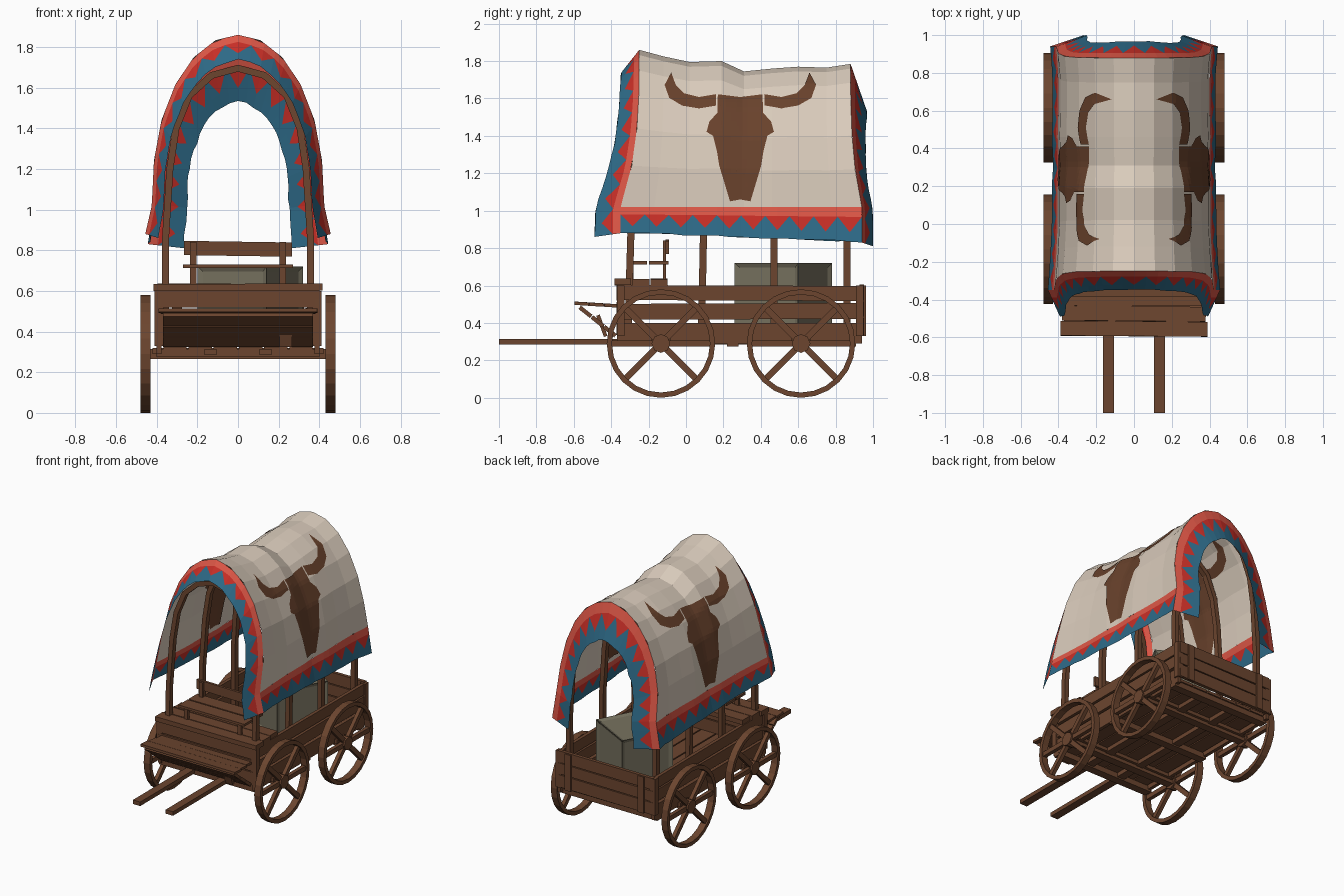
import bpy, bmesh, math, random
from mathutils import Vector, Euler
from mathutils.bvhtree import BVHTree

if "Cube" in bpy.data.objects:
    bpy.data.objects.remove(bpy.data.objects["Cube"])

random.seed(4)

def material(name, rgb):
    m = bpy.data.materials.new(name)
    m.diffuse_color = (*rgb, 1)
    m.use_nodes = True
    m.node_tree.nodes["Principled BSDF"].inputs["Base Color"].default_value = m.diffuse_color
    return m

WOOD = material("brown wood", (0.15, 0.06, 0.028))
CLOTH = material("cream canvas", (0.70, 0.60, 0.50))
PAINT = material("emblem brown", (0.14, 0.054, 0.025))
BLUE = material("teal blue", (0.027, 0.145, 0.245))
CORAL = material("coral", (0.73, 0.095, 0.062))
RED = material("red", (0.58, 0.028, 0.02))
CRATE = material("olive grey", (0.185, 0.168, 0.115))

def finish(name, bm, *mats, recalc=True):
    if recalc:
        bmesh.ops.recalc_face_normals(bm, faces=bm.faces[:])
    me = bpy.data.meshes.new(name)
    bm.to_mesh(me)
    bm.free()
    for m in mats:
        me.materials.append(m)
    ob = bpy.data.objects.new(name, me)
    bpy.context.collection.objects.link(ob)
    return ob

def box(name, c, s, rot=(0, 0, 0), mat=WOOD):
    bm = bmesh.new()
    bmesh.ops.create_cube(bm, size=1)
    bmesh.ops.scale(bm, vec=s, verts=bm.verts)
    ob = finish(name, bm, mat)
    ob.location, ob.rotation_euler = c, rot
    return ob

# ---- wheels: rim, spokes and hub
def wheel(name, x, y, r=0.29, w=0.05, n=24):
    bm = bmesh.new()
    rows = []
    for i in range(n):
        a = 2 * math.pi * i / n
        rows.append([bm.verts.new((dx, q * math.cos(a), q * math.sin(a)))
                     for dx, q in ((-w/2, r), (w/2, r), (w/2, r - .028), (-w/2, r - .028))])
    for i in range(n):
        a, b = rows[i], rows[(i + 1) % n]
        for k in range(4):
            bm.faces.new((a[k], a[(k + 1) % 4], b[(k + 1) % 4], b[k]))
    for deg in (0, 45, 135, 180, 225, 315):
        g = bmesh.ops.create_cube(bm, size=1)["verts"]
        bmesh.ops.scale(bm, vec=(0.028, 0.25, 0.034), verts=g)
        bmesh.ops.translate(bm, vec=(0, 0.145, 0), verts=g)
        bmesh.ops.rotate(bm, verts=g, matrix=Euler((math.radians(deg), 0, 0)).to_matrix())
    g = bmesh.ops.create_cone(bm, cap_ends=True, segments=8, radius1=0.05, radius2=0.05, depth=0.05)["verts"]
    bmesh.ops.rotate(bm, verts=g, matrix=Euler((0, math.pi / 2, 0)).to_matrix())
    finish(name, bm, WOOD).location = (x, y, r)

for label, y in (("front", -0.134), ("rear", 0.615)):
    for side, s in (("left", -1), ("right", 1)):
        wheel(f"{label}_{side}_wheel", s * 0.455, y)
    box(f"{label}_axle", (0, y, 0.29), (0.9, 0.06, 0.05))
    box(f"{label}_bolster", (0, y, 0.305), (0.84, 0.1, 0.03))

# ---- bed: floor planks, cross beams, shafts, sides and ends
for i in range(6):
    box("floor_plank", (-0.31 + i * 0.124, 0.28, 0.325), (0.115, 1.28, 0.02))
for y in (-0.33, 0.25, 0.88):
    box("cross_beam", (0, y, 0.295), (0.8, 0.06, 0.04))
for s in (-1, 1):
    box("shaft", (s * 0.135, -0.05, 0.3), (0.06, 1.9, 0.03))
    for z, h, t in ((0.345, 0.11, 0), (0.462, 0.085, 0.004), (0.56, 0.08, -0.004)):
        box("side_plank", (s * 0.388, 0.285, z), (0.025, 1.31, h), (t, 0, 0))
    for y in (-0.35, 0.93):
        box("corner_post", (s * 0.388, y, 0.465), (0.045, 0.04, 0.27))
for z, h in ((0.38, 0.09), (0.472, 0.08), (0.562, 0.085)):
    box("tail_plank", (0, 0.94, z), (0.78, 0.025, h), (0, random.uniform(-.01, .01), 0))
    box("front_plank", (0, -0.362, z), (0.76, 0.02, h))
for s in (-1, 1):
    box("tail_batten", (s * 0.3, 0.955, 0.465), (0.05, 0.015, 0.27))

# ---- footboard: flat deck over a sloping board panel
for i in range(3):
    box("footboard_plank", (0, -0.555 + i * 0.08, 0.503 - i * 0.005),
        (0.78 - i * 0.02, 0.078, 0.018), (-0.06, 0, random.uniform(-.01, .01)))
slope = math.atan2(-0.155, 0.195)
for i in range(3):
    f = (i + 0.5) / 3
    box("footwell_plank", (0, -0.57 + 0.195 * f, 0.485 - 0.155 * f), (0.74, 0.078, 0.022), (slope, 0, 0))
box("foot_step", (0.235, -0.45, 0.385), (0.06, 0.02, 0.12), (0.35, 0, 0))

# ---- driver's bench
for i in range(3):
    box("bench_base_plank", (0, -0.338 + i * 0.097, 0.618), (0.83 - .02 * i, 0.09, 0.034), (0, 0.004 * (i - 1), 0))
for y in (-0.26, -0.145):
    box("seat_plank", (0, y, 0.722), (0.54, 0.105, 0.018))
box("seat_back", (0, -0.1, 0.807), (0.53, 0.018, 0.07), (0, 0.015, 0))
for s in (-1, 1):
    box("seat_back_post", (s * 0.22, -0.115, 0.73), (0.03, 0.018, 0.22))
    box("seat_leg", (s * 0.22, -0.29, 0.67), (0.03, 0.02, 0.09))

# ---- crate with recessed panels, turned in the bed
bm = bmesh.new()
bmesh.ops.create_cube(bm, size=0.384)
bmesh.ops.inset_individual(bm, faces=bm.faces[:], thickness=0.035, depth=-0.012)
crate = finish("crate", bm, CRATE)
crate.location, crate.rotation_euler = (0.06, 0.52, 0.528), (0, 0, math.radians(-28))

# ---- canopy hoops: square bar swept along an arch
HOOP = [(0.355, 0.34), (0.357, 0.85), (0.335, 1.2), (0.305, 1.4), (0.24, 1.56), (0.13, 1.66), (0, 1.695)]
arch = [Vector((-x, 0, z)) for x, z in HOOP] + [Vector((x, 0, z)) for x, z in HOOP[-2::-1]]
for y, lean in ((-0.30, 0.03), (0.09, 0.02), (0.47, 0), (0.86, 0)):
    bm = bmesh.new()
    rows = []
    for i, p in enumerate(arch):
        d = arch[min(i + 1, len(arch) - 1)] - arch[max(i - 1, 0)]
        nrm = Vector((-d.z, 0, d.x)).normalized() * 0.017
        py = y + lean * (p.z - 0.7)
        rows.append([bm.verts.new(p + nrm * k + Vector((0, py + j, 0)))
                     for k, j in ((1, -.019), (1, .019), (-1, .019), (-1, -.019))])
    for a, b in zip(rows, rows[1:]):
        for k in range(4):
            bm.faces.new((a[k], a[(k + 1) % 4], b[(k + 1) % 4], b[k]))
    bm.faces.new(rows[0])
    bm.faces.new(rows[-1])
    finish("canopy_hoop", bm, WOOD)

# ---- canopy: rings of one arch profile, sagging between the hoops
PROF = [(0.40, 1.02), (0.39, 1.22), (0.355, 1.40), (0.29, 1.56), (0.205, 1.68), (0.105, 1.755), (0, 1.78)]
cols = [(-x, z) for x, z in PROF] + PROF[-2::-1]
def ring(y, top, sx, flare):
    out = []
    for x, z in cols:
        h = (z - 1.02) / 0.76
        out.append(Vector((x * sx, y + flare * (1 - h) ** 3, 1.02 + h * (top - 1.02))))
    return out

rings = [ring(*r) for r in ((-0.25, 1.86, 1.06, -0.10), (-0.12, 1.825, 1.03, -0.05), (0.02, 1.795, 1.01, -0.02),
                            (0.19, 1.80, 1.01, 0), (0.31, 1.745, 0.99, 0), (0.46, 1.76, 1.01, 0),
                            (0.60, 1.77, 1.0, 0.01), (0.75, 1.765, 1.0, 0.03), (0.88, 1.785, 1.03, 0.06))]
bm = bmesh.new()
grid = [[bm.verts.new(p) for p in r] for r in rings]
for a, b in zip(grid, grid[1:]):
    for k in range(len(cols) - 1):
        bm.faces.new((a[k], a[k + 1], b[k + 1], b[k]))
bm.normal_update()
surface = BVHTree.FromBMesh(bm)
finish("canopy_cloth", bm, CLOTH)

# ---- fringe: coral strip, red teeth, blue hem, between two edge lines
def sample(line, ref, u):
    seg = [(b - a).length for a, b in zip(ref, ref[1:])]
    d = u * sum(seg)
    for i, s in enumerate(seg):
        if d <= s or i == len(seg) - 1:
            return line[i].lerp(line[i + 1], min(d / s, 1))
        d -= s

def fringe(name, A, B, n):
    bm = bmesh.new()
    wave = [random.uniform(-0.05, 0.0) for _ in range(2 * n + 1)]
    def v(i, f):
        if f == 1 and 0 < i < 2 * n:
            f += wave[i]
        return bm.verts.new(sample(A, A, i / (2 * n)).lerp(sample(B, A, i / (2 * n)), f))
    V = [[v(i, f) for f in (0, 0.28, 0.72, 1)] for i in range(2 * n + 1)]
    def face(m, *vs):
        bm.faces.new(vs).material_index = m
    for i in range(0, 2 * n, 2):
        a, m, b = V[i], V[i + 1], V[i + 2]
        face(0, a[0], m[0], m[1], a[1])
        face(0, m[0], b[0], b[1], m[1])
        face(1, a[1], m[1], m[2])
        face(1, m[1], b[1], m[2])
        face(2, a[1], m[2], a[2])
        face(2, m[2], b[1], b[2])
        face(2, a[2], m[2], m[3], a[3])
        face(2, m[2], b[2], b[3], m[3])
    bmesh.ops.remove_doubles(bm, verts=bm.verts[:], dist=1e-5)
    finish(name, bm, CORAL, RED, BLUE)

hem = {}
for side, s, k in (("left", -1, 0), ("right", 1, -1)):
    A = [r[k] for r in rings]
    B = [p + Vector((s * 0.032, 0, -0.14 - 0.05 * i / 8)) for i, p in enumerate(A)]
    hem[s] = B
    fringe(f"{side}_fringe", A, B, 10)

def end_fringe(name, k, sx, sz, dy_low, dy_top):
    A = [hem[-1][k]] + rings[k] + [hem[1][k]]
    top = rings[k][6].z
    B = []
    for p in A:
        h = max(0, (p.z - 1.02) / (top - 1.02))
        z = 1.02 + (p.z - 1.02) * sz if p.z > 1.02 else p.z - 0.02
        B.append(Vector((p.x * sx, p.y + dy_low + (dy_top - dy_low) * h, z)))
    fringe(name, A, B, 17)

end_fringe("front_fringe", 0, 0.86, 0.85, -0.14, -0.10)
end_fringe("back_fringe", -1, 0.6, 0.66, 0.06, 0.09)

# ---- horned skull emblem: flat half outline, draped on both faces of both sides
HORN = [(.13, 1.62), (.22, 1.605), (.30, 1.625), (.345, 1.67), (.37, 1.735), (.405, 1.67),
        (.38, 1.60), (.31, 1.56), (.22, 1.545), (.13, 1.56)]
HEAD = [(0, 1.605), (.12, 1.62), (.115, 1.53), (.165, 1.475), (.18, 1.42), (.13, 1.39), (.125, 1.32),
        (.112, 1.24), (.085, 1.18), (.07, 1.10), (.055, 1.05), (0, 1.06), (0, 1.08), (.03, 1.10),
        (.03, 1.19), (.018, 1.22), (.018, 1.46), (.008, 1.46), (.008, 1.20), (0, 1.20)]
for side, s in (("left", -1), ("right", 1)):
    for layer, off in (("outer", 0.005), ("inner", -0.005)):
        bm = bmesh.new()
        for m in (-1, 1):
            for shape in (HORN, HEAD):
                bm.faces.new([bm.verts.new((0, 0.29 + m * dy, z)) for dy, z in shape])
        bmesh.ops.triangulate(bm, faces=bm.faces[:])
        for axis, lo, count in ((1, -0.12, 28), (2, 1.05, 28)):
            for i in range(count):
                co, no = Vector(), Vector()
                co[axis], no[axis] = lo + i * (0.03 if axis == 1 else 0.025), 1
                bmesh.ops.bisect_plane(bm, geom=bm.verts[:] + bm.edges[:] + bm.faces[:],
                                       plane_co=co, plane_no=no)
        for v in bm.verts:
            hit, nrm, _, _ = surface.ray_cast(Vector((s, v.co.y, v.co.z)), Vector((-s, 0, 0)))
            if hit:
                v.co = hit + nrm * (off if nrm.x * s > 0 else -off)
        bm.normal_update()
        for f in bm.faces[:]:
            if f.normal.x * s * off < 0:
                f.normal_flip()
        finish(f"{side}_{layer}_emblem", bm, PAINT, recalc=False)
